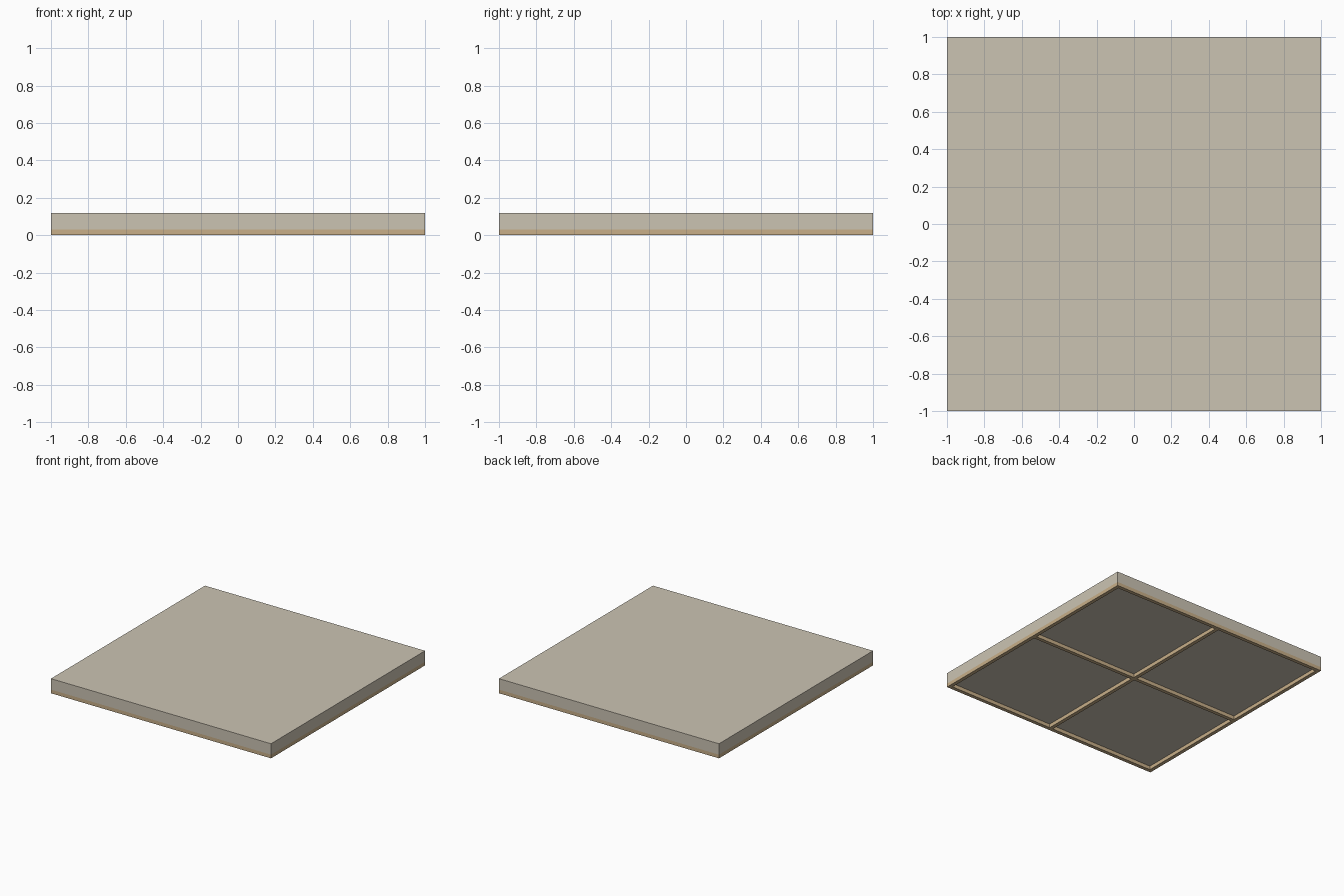
import bpy

if "Cube" in bpy.data.objects:
    bpy.data.objects.remove(bpy.data.objects["Cube"])

def material(name, color):
    m = bpy.data.materials.new(name)
    m.diffuse_color = (*color, 1)
    m.use_nodes = True
    m.node_tree.nodes["Principled BSDF"].inputs["Base Color"].default_value = m.diffuse_color
    return m

stone = material("stone", (0.60, 0.55, 0.45))
wood = material("wood", (0.58, 0.43, 0.25))

def box(name, center, size, mat):
    bpy.ops.mesh.primitive_cube_add(size=1, location=center)
    ob = bpy.context.object
    ob.name = name
    ob.scale = size
    bpy.ops.object.transform_apply(location=False, rotation=False, scale=True)
    ob.data.materials.append(mat)
    return ob

T = 0.03        # beam thickness
H = 0.12        # total height

# Floor slab
box("slab", (0, 0, (H + T) / 2), (2, 2, H - T), stone)

# Perimeter frame: full-length sides, front and back fitted between them
for s, side, end in ((-1, "left", "front"), (1, "right", "back")):
    box(side + "_frame_beam", (s * (1 - T / 2), 0, T / 2), (T, 2, T), wood)
    box(end + "_frame_beam", (0, s * (1 - T / 2), T / 2), (2 - 2 * T, T, T), wood)

# Cross beams under the slab
box("long_joist", (0, 0, T / 2), (T, 2 - 2 * T, T), wood)
for s, side in ((-1, "left"), (1, "right")):
    box(side + "_cross_joist", (s * (1 - T / 2) / 2, 0, T / 2), (1 - 1.5 * T, T, T), wood)
